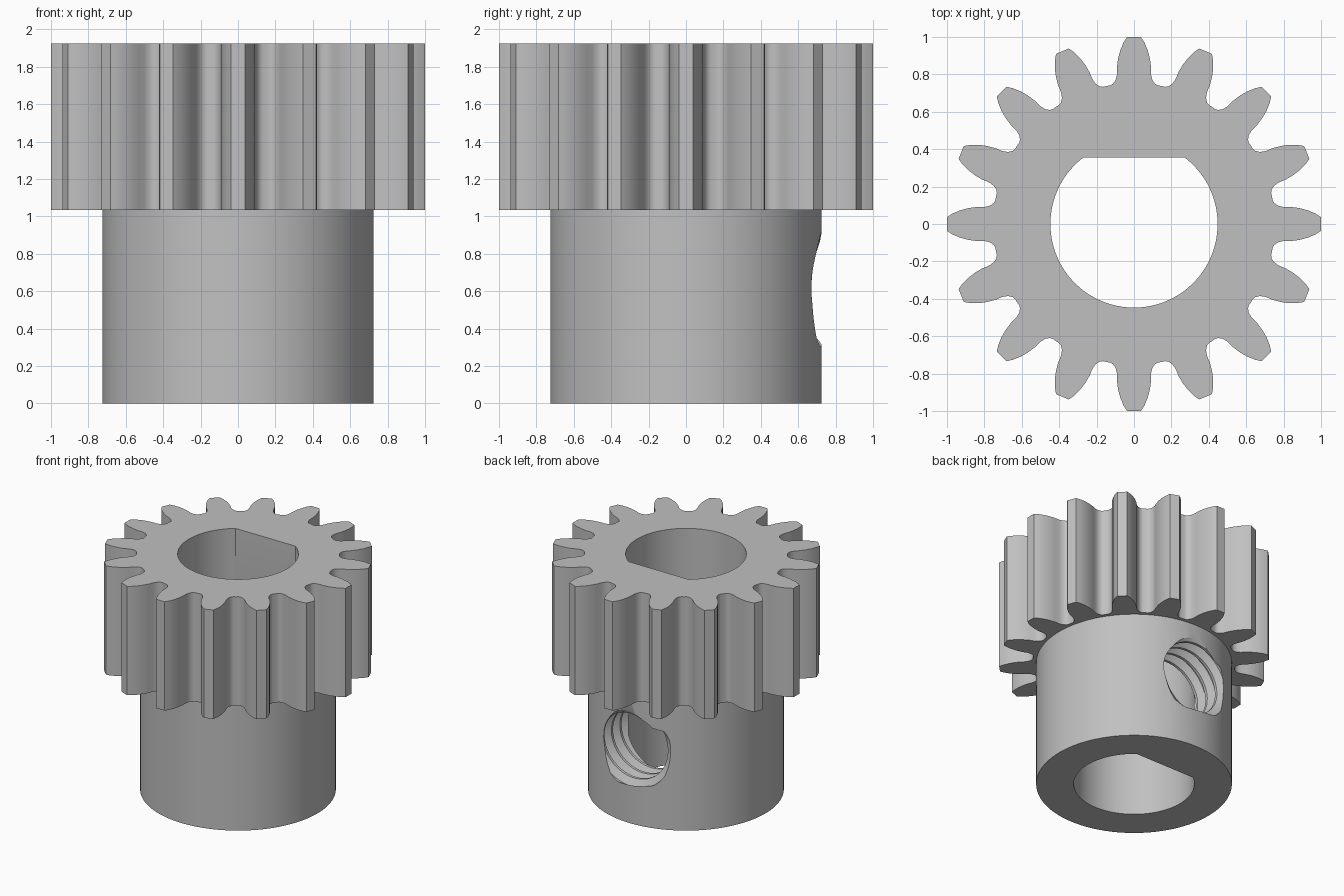
import bpy, bmesh
from math import sin, cos, pi, sqrt, asin

TEETH = 16
HUB_R, HUB_TOP, GEAR_TOP = 0.725, 1.035, 1.925
BORE_R, FLAT_Y = 0.447, 0.355
HOLE_Z, MAJOR_R, MINOR_R, PITCH = 0.615, 0.33, 0.275, 0.11

cube = bpy.data.objects.get("Cube")
if cube:
    bpy.data.objects.remove(cube, do_unlink=True)

steel = bpy.data.materials.new("grey steel")
steel.use_nodes = True
steel.diffuse_color = (0.53, 0.53, 0.53, 1)
steel.node_tree.nodes["Principled BSDF"].inputs["Base Color"].default_value = steel.diffuse_color


def finish(bm, name):
    bmesh.ops.recalc_face_normals(bm, faces=bm.faces)
    mesh = bpy.data.meshes.new(name)
    bm.to_mesh(mesh)
    bm.free()
    mesh.materials.append(steel)
    obj = bpy.data.objects.new(name, mesh)
    bpy.context.collection.objects.link(obj)
    return obj


def prism(name, outline, z0, z1):
    """Extrude a flat outline between two heights."""
    bm = bmesh.new()
    face = bm.faces.new([bm.verts.new((x, y, z0)) for x, y in outline])
    new = bmesh.ops.extrude_face_region(bm, geom=[face])["geom"]
    bmesh.ops.translate(bm, vec=(0, 0, z1 - z0),
                        verts=[g for g in new if isinstance(g, bmesh.types.BMVert)])
    return finish(bm, name)


def boolean(target, tool, operation):
    mod = target.modifiers.new(operation, "BOOLEAN")
    mod.operation, mod.solver, mod.object = operation, "EXACT", tool
    bpy.context.view_layer.objects.active = target
    bpy.ops.object.modifier_apply(modifier=mod.name)
    bpy.data.objects.remove(tool, do_unlink=True)


def thread_cutter(name, y0, y1, seg=48):
    """Solid threaded rod along y, its rows following the helix."""
    shape = [MINOR_R, MINOR_R, MAJOR_R, MAJOR_R]
    steps = [0, 0.2, 0.5, 0.7]
    n = len(shape)
    turns = int((y1 - y0) / PITCH) + 4
    bm = bmesh.new()
    grid = []
    for k in range(turns * n):
        row = []
        for j in range(seg):
            y = y0 + (k // n - 2 + steps[k % n] + j / seg) * PITCH
            r = shape[k % n] if y0 < y < y1 else MINOR_R
            y = min(max(y, y0), y1)
            a = 2 * pi * j / seg
            row.append(bm.verts.new((r * cos(a), y, HOLE_Z + r * sin(a))))
        grid.append(row)
    for k in range(len(grid) - n - 1):
        for j in range(seg):
            wrap = n if j == seg - 1 else 0
            i = (j + 1) % seg
            bm.faces.new((grid[k][j], grid[k][i] if not wrap else grid[k + n][0],
                          grid[k + 1 + wrap][i], grid[k + 1][j]))
    bmesh.ops.remove_doubles(bm, verts=bm.verts, dist=1e-5)
    bmesh.ops.delete(bm, geom=[v for v in bm.verts if not v.link_faces], context="VERTS")
    bmesh.ops.holes_fill(bm, edges=[e for e in bm.edges if e.is_boundary], sides=0)
    bmesh.ops.triangulate(bm, faces=bm.faces)
    return finish(bm, name)


# Gear outline: half a tooth from tip to root, mirrored and repeated around
half = [(0.037, 1), (0.056, 0.97), (0.073, 0.93), (0.085, 0.885), (0.091, 0.84),
        (0.091, 0.80), (0.098, 0.77), (0.113, 0.749), (0.13, 0.74)]
root = (0.147, 0.7385)
tooth = [(-x, y) for x, y in reversed(half)] + half + [root]
outline = []
for t in range(TEETH):
    c, s = cos(2 * pi * t / TEETH), sin(2 * pi * t / TEETH)
    outline += [(x * c + y * s, y * c - x * s) for x, y in tooth]
gear = prism("pinion_gear", outline, HUB_TOP, GEAR_TOP)

# Round hub, sunk slightly into the gear before joining
circle = [(HUB_R * cos(2 * pi * i / 96), HUB_R * sin(2 * pi * i / 96)) for i in range(96)]
boolean(gear, prism("hub", circle, 0, HUB_TOP + 0.1), "UNION")

# D-shaped shaft bore
start = pi - asin(FLAT_Y / BORE_R)
sweep = pi + 2 * asin(FLAT_Y / BORE_R)
bore = [(BORE_R * cos(start + sweep * i / 72), BORE_R * sin(start + sweep * i / 72))
        for i in range(73)]
boolean(gear, prism("bore_cutter", bore, -0.1, GEAR_TOP + 0.1), "DIFFERENCE")

# Threaded set-screw hole through the back of the hub
boolean(gear, thread_cutter("thread_cutter", 0.22, 0.85), "DIFFERENCE")

# Smooth curved walls, crisp corners
bpy.ops.object.select_all(action="DESELECT")
gear.select_set(True)
bpy.context.view_layer.objects.active = gear
bpy.ops.object.shade_smooth_by_angle(angle=0.55)
